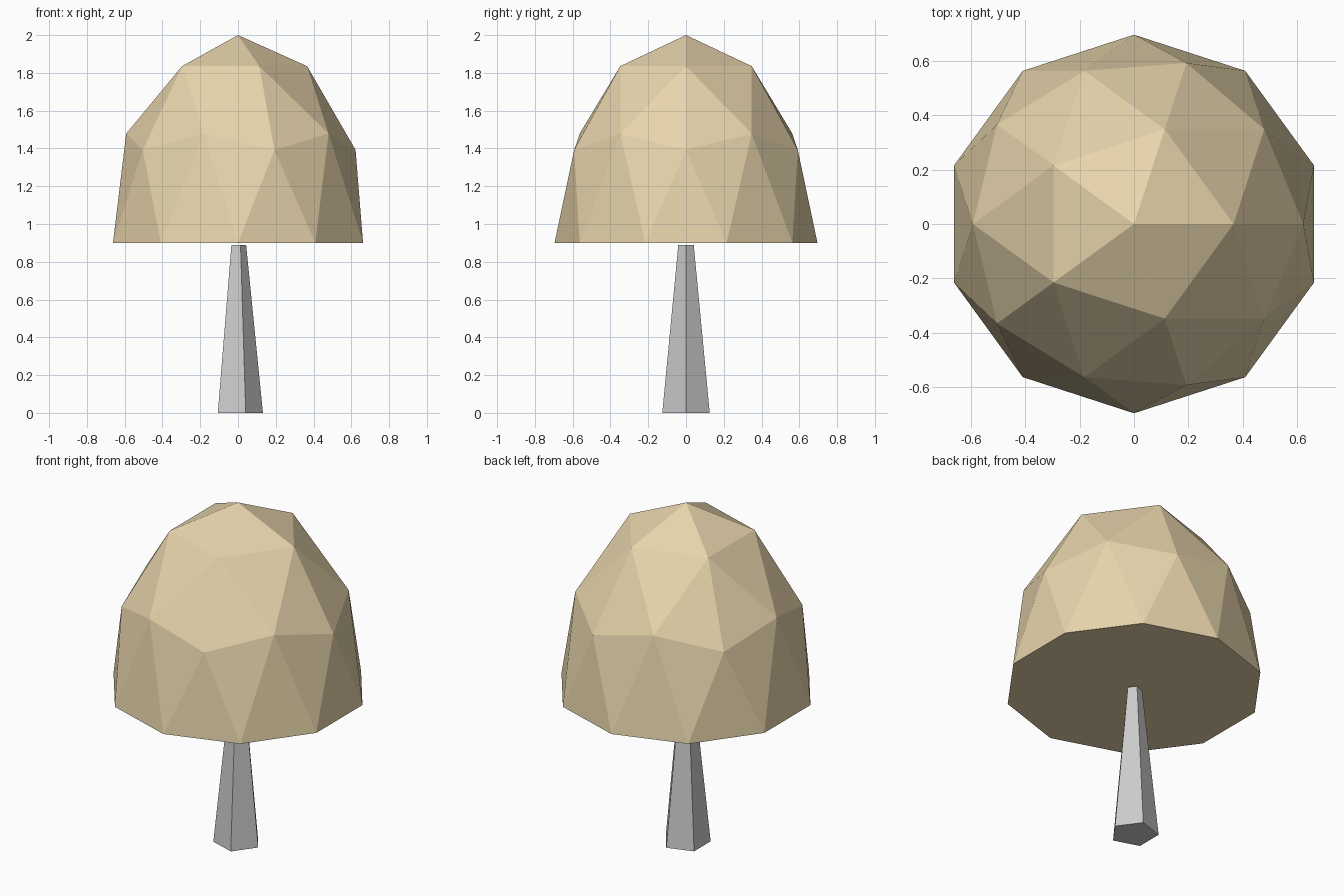
import bpy, bmesh, math

if "Cube" in bpy.data.objects:
    bpy.data.objects.remove(bpy.data.objects["Cube"])

TRUNK_H, CANOPY_Z = 0.89, 0.9


def add_object(name, bm):
    bmesh.ops.recalc_face_normals(bm, faces=bm.faces)
    mesh = bpy.data.meshes.new(name)
    bm.to_mesh(mesh)
    bm.free()
    obj = bpy.data.objects.new(name, mesh)
    bpy.context.collection.objects.link(obj)
    return obj


# Trunk: tapered five-sided prism with a corner on +x
bm = bmesh.new()
sides = 5
rings = [[bm.verts.new((r * math.cos(math.tau * i / sides),
                        r * math.sin(math.tau * i / sides), z))
          for i in range(sides)] for r, z in ((0.132, 0), (0.043, TRUNK_H))]
low, high = rings
for i in range(sides):
    j = (i + 1) % sides
    bm.faces.new((low[i], low[j], high[j], high[i]))
bm.faces.new(low[::-1])
bm.faces.new(high)
add_object("trunk", bm)

# Canopy: upper half of a faceted sphere, stretched upward, flat underside
bm = bmesh.new()
bmesh.ops.create_icosphere(bm, subdivisions=2, radius=1)
bmesh.ops.delete(bm, geom=[v for v in bm.verts if v.co.z < -0.01], context='VERTS')
bmesh.ops.holes_fill(bm, edges=[e for e in bm.edges if e.is_boundary], sides=0)
bmesh.ops.scale(bm, vec=(0.696, 0.696, 1.1), verts=bm.verts)
bmesh.ops.translate(bm, vec=(0, 0, CANOPY_Z), verts=bm.verts)
canopy = add_object("canopy", bm)

# Tan foliage colour
tan = bpy.data.materials.new("tan_foliage")
tan.diffuse_color = (0.8, 0.66, 0.41, 1)
tan.use_nodes = True
tan.node_tree.nodes["Principled BSDF"].inputs["Base Color"].default_value = tan.diffuse_color
canopy.data.materials.append(tan)
